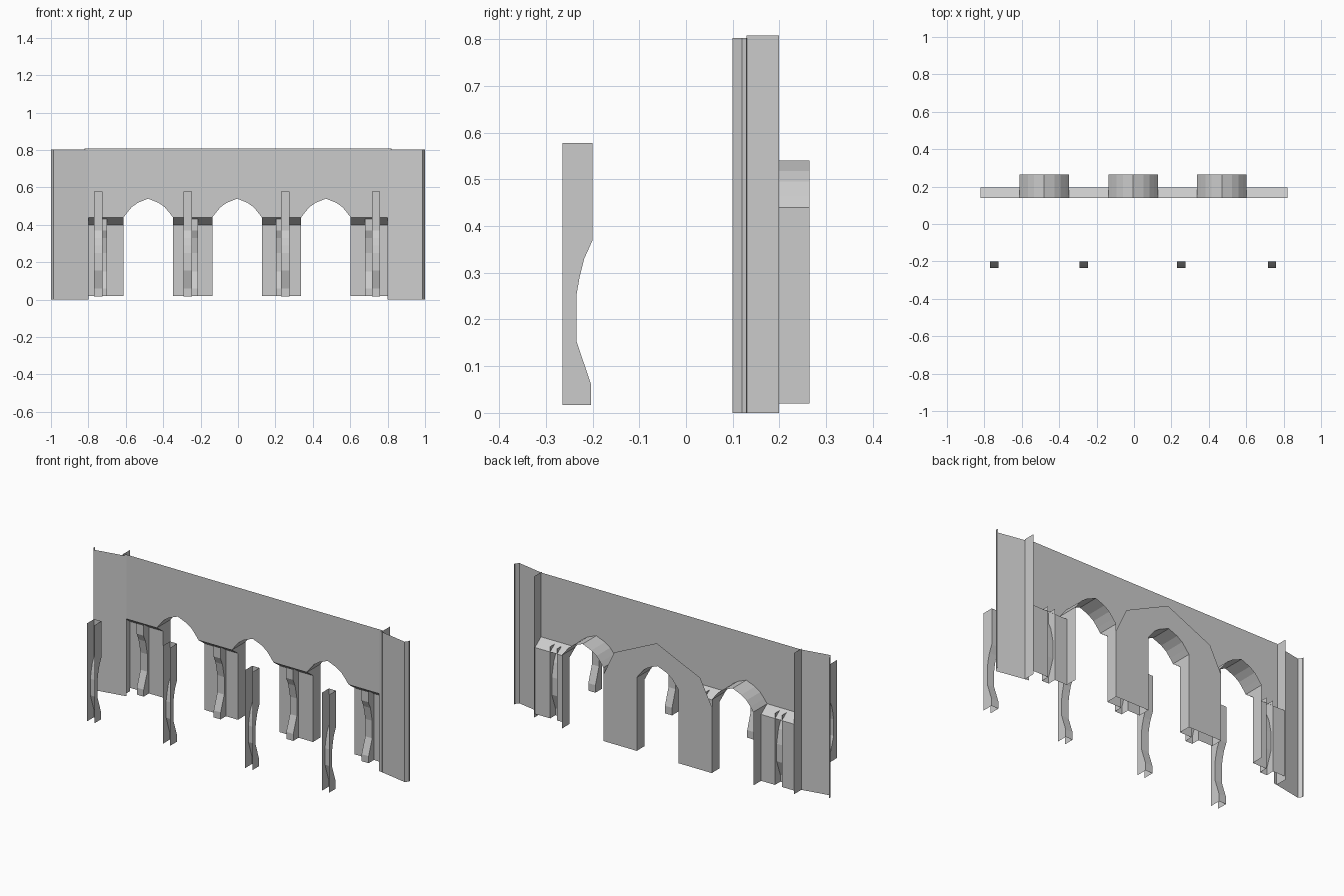
import bpy

if "Cube" in bpy.data.objects:
    bpy.data.objects.remove(bpy.data.objects["Cube"])

stone = bpy.data.materials.new("pale_grey_stone")
stone.diffuse_color = (0.6, 0.6, 0.6, 1)
stone.use_nodes = True
stone.node_tree.nodes["Principled BSDF"].inputs["Base Color"].default_value = stone.diffuse_color

WALL_Y, PIER_Y, BACK_Y = 0.14, 0.195, 0.264
FOOT, LEDGE_LOW, LEDGE_TOP = 0.02, 0.40, 0.44
CENTRES = (-0.48, -0.005, 0.47)
HALF = 0.132
# pointed arch outline, left springing to right springing, relative to its centre
RIGHT_ARC = [(0.055, 0.518), (0.088, 0.495), (0.113, 0.465), (HALF, LEDGE_TOP)]
ARCH = [(-x, z) for x, z in reversed(RIGHT_ARC)] + [(0, 0.54)] + RIGHT_ARC


def sheet(name, polys):
    """Thin-surface object from a list of polygons."""
    verts, faces = [], []
    for p in polys:
        faces.append(list(range(len(verts), len(verts) + len(p))))
        verts += p
    me = bpy.data.meshes.new(name)
    me.from_pydata(verts, [], faces)
    me.materials.append(stone)
    me.update()
    ob = bpy.data.objects.new(name, me)
    bpy.context.collection.objects.link(ob)
    return ob


def upright(x0, y0, x1, y1, z0, z1):
    return [(x0, y0, z0), (x1, y1, z0), (x1, y1, z1), (x0, y0, z1)]


def channel(name, cx, half, profile, open_y):
    """Curved face following a (y, z) profile with two side sheets, open at open_y."""
    a, b = cx - half, cx + half
    polys = []
    for (y0, z0), (y1, z1) in zip(profile, profile[1:]):
        polys.append([(a, y0, z0), (b, y0, z0), (b, y1, z1), (a, y1, z1)])
        for x in (a, b):
            polys.append([(x, y0, z0), (x, open_y, z0), (x, open_y, z1), (x, y1, z1)])
    sheet(name, polys)


# main arcaded wall, one strip above each arch segment and above each pier
outline = [(-0.82, LEDGE_TOP)]
for c in CENTRES:
    outline += [(c + x, z) for x, z in ARCH]
outline.append((0.82, LEDGE_TOP))
sheet("arcade_wall", [[(x0, WALL_Y, z0), (x1, WALL_Y, z1), (x1, WALL_Y, 0.808), (x0, WALL_Y, 0.808)]
                      for (x0, z0), (x1, z1) in zip(outline, outline[1:])])

# end panels with small returns, and flanges behind the wall
PLAN = [(0.80, 0.135), (0.986, 0.10), (1.0, 0.12), (0.998, 0.13)]
for s, side in ((-1, "left"), (1, "right")):
    sheet(side + "_end_panel", [upright(s * x0, y0, s * x1, y1, 0, 0.803)
                                for (x0, y0), (x1, y1) in zip(PLAN, PLAN[1:])])
    sheet(side + "_flange", [upright(s * 0.822, 0.13, s * 0.822, 0.199, 0, 0.808)])

# arch soffits and their jambs
for i, c in enumerate(CENTRES):
    polys = [[(c + x0, WALL_Y, z0), (c + x1, WALL_Y, z1), (c + x1, BACK_Y, z1), (c + x0, BACK_Y, z0)]
             for (x0, z0), (x1, z1) in zip(ARCH, ARCH[1:])]
    sheet(f"arch_soffit_{i}", polys)
    sheet(f"arch_jambs_{i}", [[(c + s * HALF, y, z) for y, z in (
        (WALL_Y, LEDGE_TOP), (PIER_Y, LEDGE_LOW), (PIER_Y, FOOT), (BACK_Y, FOOT), (BACK_Y, LEDGE_TOP))]
        for s in (-1, 1)])

# piers: sloping ledge, front sheet either side of an engaged curved shaft
EDGES = [-0.82] + [c + s * HALF for c in CENTRES for s in (-1, 1)] + [0.82]
SHAFT = [(0.147, FOOT), (0.147, 0.06), (0.18, 0.15), (0.18, 0.25), (0.163, 0.33), (0.145, 0.37), (0.145, 0.43)]
SHAFT_X = (-0.722, -0.235, 0.225, 0.702)
for i, cx in enumerate(SHAFT_X):
    a, b = EDGES[2 * i], EDGES[2 * i + 1]
    sheet(f"pier_front_{i}", [upright(a, PIER_Y, cx - 0.022, PIER_Y, FOOT, LEDGE_LOW),
                              upright(cx + 0.022, PIER_Y, b, PIER_Y, FOOT, LEDGE_LOW)])
    sheet(f"pier_ledge_{i}", [[(a, PIER_Y, LEDGE_LOW), (b, PIER_Y, LEDGE_LOW),
                               (b, WALL_Y, LEDGE_TOP), (a, WALL_Y, LEDGE_TOP)]])
    channel(f"engaged_shaft_{i}", cx, 0.022, SHAFT, PIER_Y)

# gabled back plate around the central arch
c = CENTRES[1]
xl, xr = EDGES[2], EDGES[5]
gable = [(xr, LEDGE_LOW), (0.27, 0.545), (0, 0.67), (-0.275, 0.545), (xl, LEDGE_LOW)]
plate = ([(xl, FOOT), (c - HALF, FOOT)] + [(c + x, z) for x, z in ARCH]
         + [(c + HALF, FOOT), (xr, FOOT)] + gable)
sheet("gabled_back_plate", [[(x, BACK_Y, z) for x, z in reversed(plate)]])

# free-standing curved columns in front, open towards the front
COLUMN = [(-0.203, 0.017), (-0.203, 0.06), (-0.235, 0.155), (-0.235, 0.25),
          (-0.228, 0.29), (-0.218, 0.33), (-0.2, 0.37), (-0.2, 0.578)]
for i, cx in enumerate((-0.748, -0.268, 0.253, 0.738)):
    channel(f"front_column_{i}", cx, 0.0225, COLUMN, -0.264)
